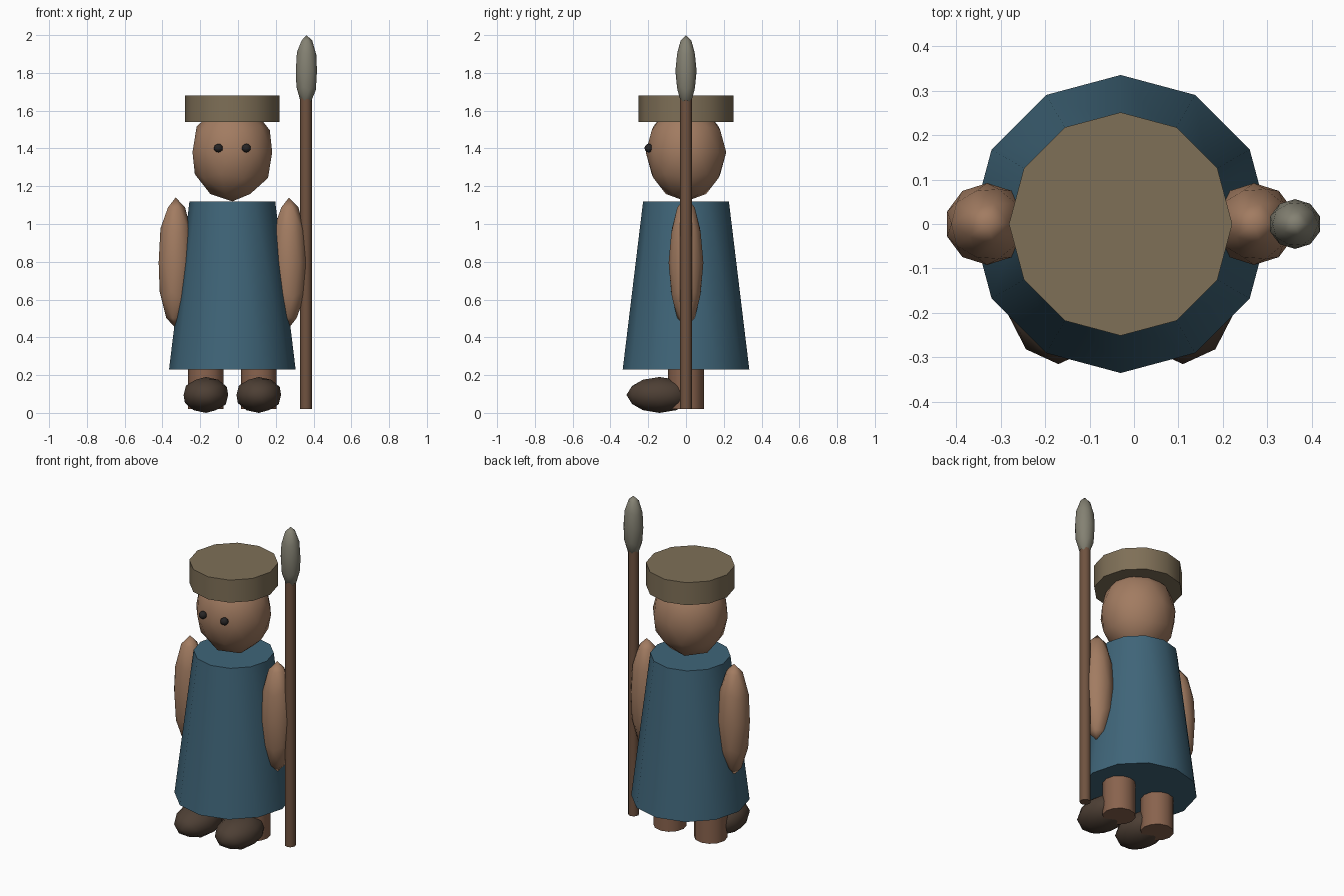
import bpy, math

if "Cube" in bpy.data.objects:
    bpy.data.objects.remove(bpy.data.objects["Cube"])

CX = -0.03  # centre line of the figure


def material(name, rgb):
    m = bpy.data.materials.new(name)
    m.diffuse_color = (*rgb, 1)
    m.use_nodes = True
    m.node_tree.nodes["Principled BSDF"].inputs["Base Color"].default_value = m.diffuse_color
    return m


SKIN = material("skin", (0.36, 0.20, 0.12))
CLOTH = material("blue_cloth", (0.05, 0.13, 0.19))
STRAW = material("tan_felt", (0.21, 0.16, 0.095))
LEATHER = material("dark_leather", (0.075, 0.05, 0.035))
WOOD = material("wood", (0.16, 0.085, 0.05))
METAL = material("metal", (0.23, 0.22, 0.17))
BLACK = material("black", (0.02, 0.018, 0.018))
LEG = material("leg_skin", (0.25, 0.125, 0.075))


def finish(name, mat):
    ob = bpy.context.object
    ob.name = name
    ob.data.materials.append(mat)
    return ob


def tapered(name, x, r_low, r_high, z0, z1, mat, sides=12):
    bpy.ops.mesh.primitive_cone_add(vertices=sides, radius1=r_low, radius2=r_high,
                                    depth=z1 - z0, location=(x, 0, (z0 + z1) / 2))
    bpy.ops.object.shade_smooth_by_angle(angle=math.radians(50))
    return finish(name, mat)


def ellipsoid(name, loc, half, mat):
    # low-poly ball; its sideways reach is cos(18 deg) of its radius
    bpy.ops.mesh.primitive_ico_sphere_add(subdivisions=2, radius=1, location=loc)
    bpy.context.object.scale = (half[0] / math.cos(math.radians(18)), half[1], half[2])
    bpy.ops.object.transform_apply(location=False, rotation=False, scale=True)
    bpy.ops.object.shade_smooth()
    return finish(name, mat)


# robe, head and flat hat
tapered("robe", CX, 0.335, 0.227, 0.23, 1.12, CLOTH)
ellipsoid("head", (CX, 0, 1.38), (0.211, 0.213, 0.26), SKIN)
tapered("hat", CX, 0.251, 0.251, 1.54, 1.68, STRAW)

# paired parts
for side, s in (("left", -1), ("right", 1)):
    ellipsoid(side + "_eye", (CX + s * 0.074, -0.197, 1.402), (0.023, 0.023, 0.023), BLACK)
    ellipsoid(side + "_arm", (CX + s * 0.3, 0, 0.795), (0.09, 0.092, 0.345), SKIN)
    tapered(side + "_leg", CX + s * 0.14, 0.094, 0.094, 0.02, 0.38, LEG)
    ellipsoid(side + "_shoe", (CX + s * 0.14, -0.14, 0.095), (0.118, 0.175, 0.095), LEATHER)

# spear
tapered("spear_shaft", 0.36, 0.031, 0.031, 0.02, 1.70, WOOD)
ellipsoid("spear_head", (0.362, 0, 1.81), (0.056, 0.056, 0.19), METAL)
